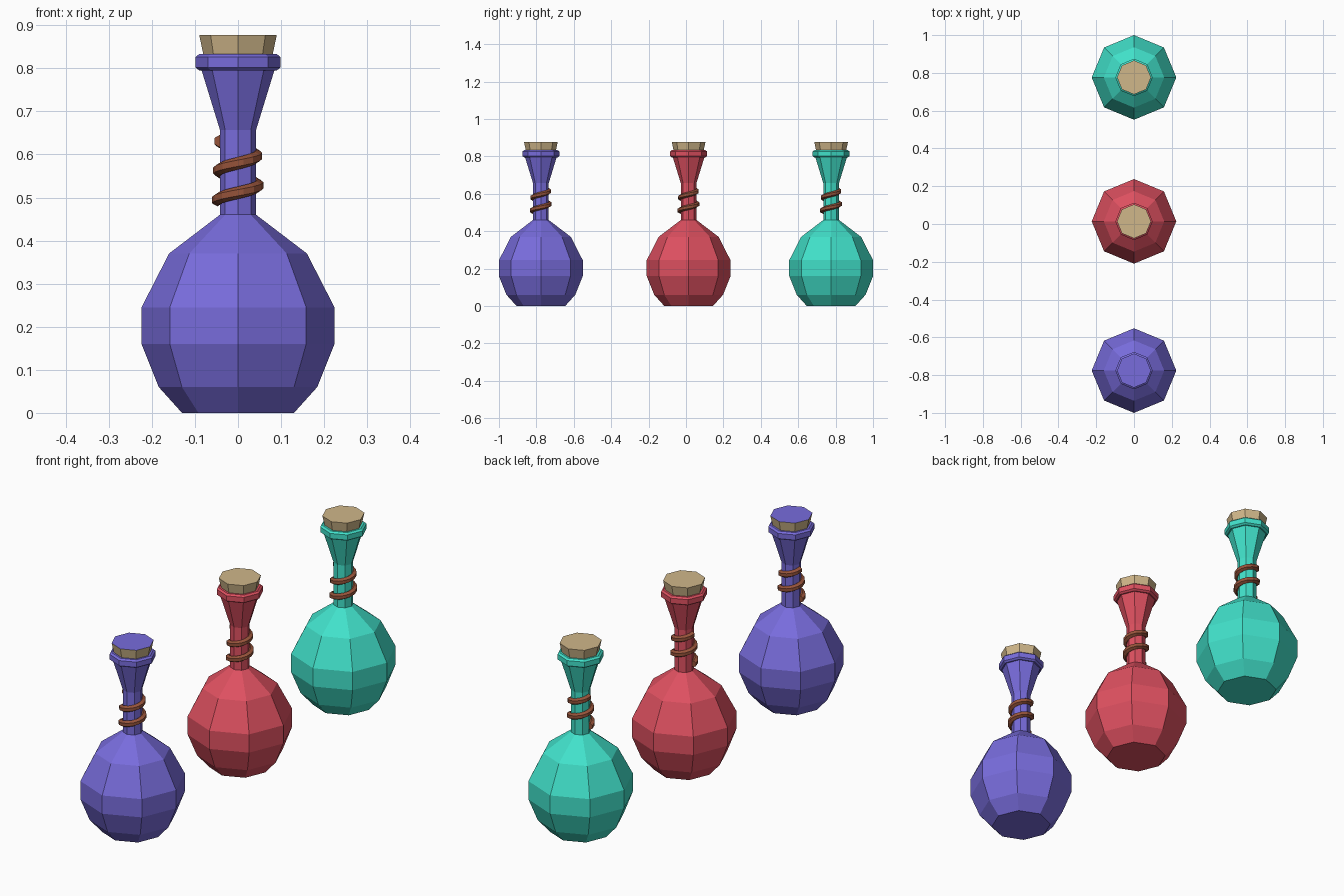
import bpy, bmesh
from math import cos, sin, pi, radians

cube = bpy.data.objects.get("Cube")
if cube:
    bpy.data.objects.remove(cube, do_unlink=True)


def material(name, srgb):
    lin = [((c / 255 + 0.055) / 1.055) ** 2.4 for c in srgb]
    m = bpy.data.materials.new(name)
    m.use_nodes = True
    m.diffuse_color = (*lin, 1)
    m.node_tree.nodes["Principled BSDF"].inputs["Base Color"].default_value = (*lin, 1)
    return m


purple = material("purple glass", (120, 108, 220))
red = material("red glass", (222, 80, 96))
teal = material("teal glass", (65, 225, 202))
cork_tan = material("cork tan", (208, 183, 138))
brown = material("brown cord", (150, 83, 58))


def add_object(bm, name, mats, y):
    bmesh.ops.recalc_face_normals(bm, faces=bm.faces)
    mesh = bpy.data.meshes.new(name)
    bm.to_mesh(mesh)
    bm.free()
    for m in mats:
        mesh.materials.append(m)
    obj = bpy.data.objects.new(name, mesh)
    obj.location.y = y
    bpy.context.collection.objects.link(obj)
    return obj


def skin(rings):
    """Join rings of points into a closed, capped surface."""
    bm = bmesh.new()
    loops = [[bm.verts.new(p) for p in ring] for ring in rings]
    n = len(loops[0])
    for a, b in zip(loops, loops[1:]):
        for i in range(n):
            j = (i + 1) % n
            bm.faces.new((a[i], a[j], b[j], b[i]))
    bm.faces.new(loops[0])
    bm.faces.new(loops[-1])
    return bm


def lathe(profile, sides=8):
    return skin([[(r * cos(2 * pi * i / sides), r * sin(2 * pi * i / sides), z)
                  for i in range(sides)] for r, z in profile])


# Profiles as (radius, height)
BODY = [(0.13, 0), (0.184, 0.06), (0.224, 0.16), (0.224, 0.245), (0.16, 0.37),
        (0.042, 0.46), (0.042, 0.657), (0.085, 0.797)]
LIP = [(0.09, 0.795), (0.099, 0.802), (0.099, 0.826), (0.09, 0.833)]
CORK = [(0.08, 0.83), (0.09, 0.877)]


def cord(turns=2, steps=14, sides=6, tube=0.0145):
    """Rising cord wound around the neck, starting on the -x side."""
    rings = []
    for k in range(turns * steps + 1):
        t = k / (turns * steps)
        a = pi + turns * 2 * pi * t
        radius = 0.048 - 0.006 * t
        z = 0.494 + 0.137 * t
        ring = []
        for i in range(sides):
            b = 2 * pi * i / sides + radians(30)
            r = radius + tube * cos(b)
            ring.append((r * cos(a), r * sin(a), z + tube * sin(b)))
        rings.append(ring)
    return skin(rings)


# Three bottles in a row; the front one has a painted cork top
for name, glass, y, cork_top in (("purple", purple, -0.776, purple),
                                 ("red", red, 0.014, cork_tan),
                                 ("teal", teal, 0.776, cork_tan)):
    add_object(lathe(BODY), name + "_bottle", [glass], y)
    add_object(lathe(LIP), name + "_bottle_lip", [glass], y)
    stopper = add_object(lathe(CORK), name + "_bottle_cork", [cork_tan, cork_top], y)
    for face in stopper.data.polygons:
        face.material_index = int(face.normal.z > 0.9)
    add_object(cord(), name + "_neck_cord", [brown], y)
